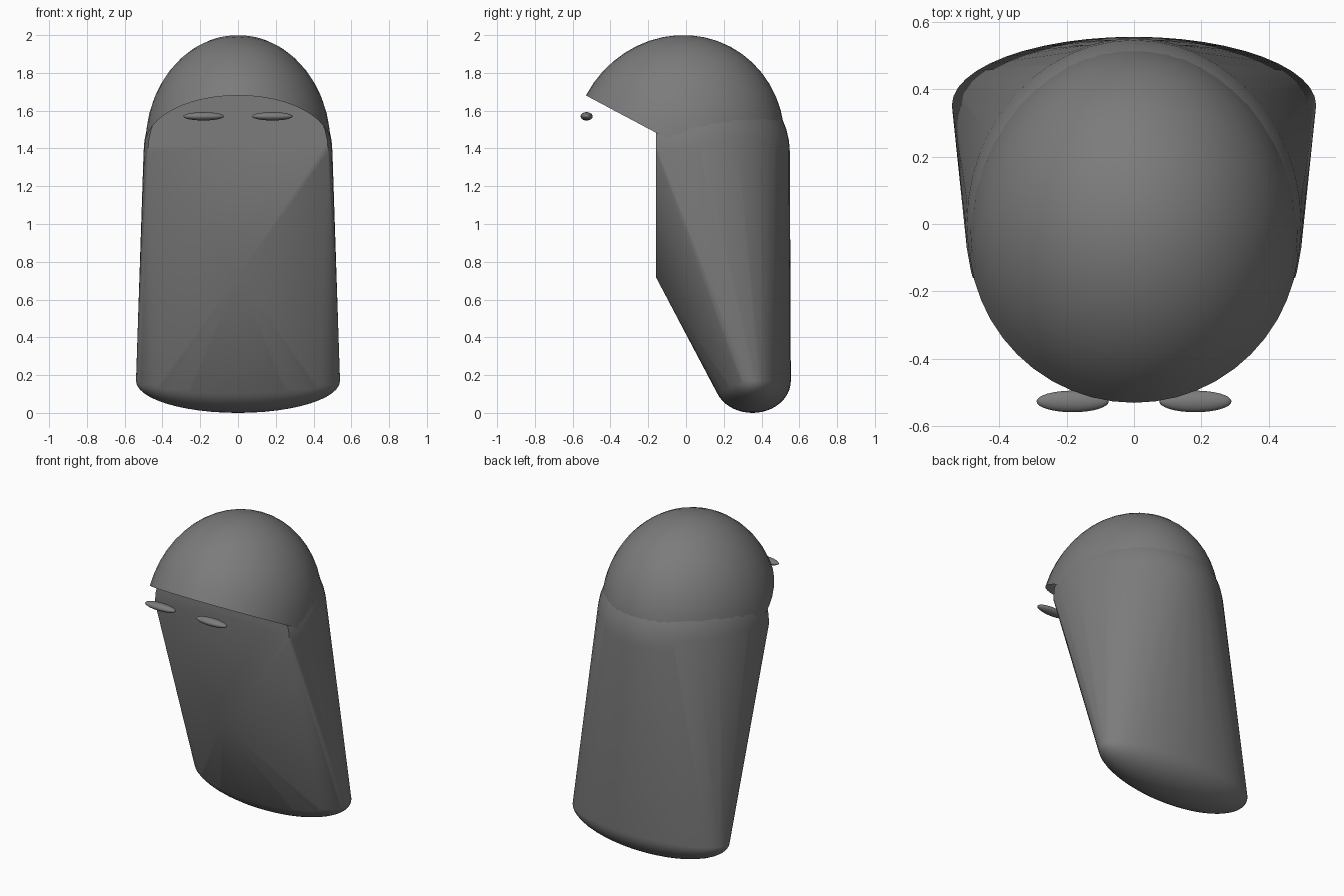
import bpy
import bmesh
import math
from mathutils import Matrix, Vector

cube = bpy.data.objects.get("Cube")
if cube:
    bpy.data.objects.remove(cube, do_unlink=True)

grey = bpy.data.materials.new("mid_grey")
grey.use_nodes = True
grey.diffuse_color = (0.2, 0.2, 0.2, 1)
grey.node_tree.nodes["Principled BSDF"].inputs["Base Color"].default_value = (0.2, 0.2, 0.2, 1)


def ellipsoid(center, radii, tilt=0.0, half=False, segments=48, rings=24):
    """Scaled sphere, optionally only its upper half, tilted about x."""
    bm = bmesh.new()
    bmesh.ops.create_uvsphere(bm, u_segments=segments, v_segments=rings, radius=1)
    if half:
        cut(bm, (0, 0, 0), (0, 0, -1))
    place = (Matrix.Translation(center) @ Matrix.Rotation(tilt, 4, "X")
             @ Matrix.Diagonal((*radii, 1)))
    bm.transform(place)
    return bm


def cut(bm, point, normal):
    """Remove everything on the side the normal points to."""
    bmesh.ops.bisect_plane(bm, geom=bm.verts[:] + bm.edges[:] + bm.faces[:],
                           dist=1e-5, plane_co=point, plane_no=normal, clear_outer=True)


def finish(bm, name, angle):
    bmesh.ops.recalc_face_normals(bm, faces=bm.faces[:])
    mesh = bpy.data.meshes.new(name)
    bm.to_mesh(mesh)
    bm.free()
    mesh.materials.append(grey)
    obj = bpy.data.objects.new(name, mesh)
    bpy.context.collection.objects.link(obj)
    bpy.ops.object.select_all(action="DESELECT")
    obj.select_set(True)
    bpy.context.view_layer.objects.active = obj
    bpy.ops.object.shade_smooth_by_angle(angle=math.radians(angle))
    return obj


# Open hood: half shell lifted at the front
finish(ellipsoid((0, -0.04, 1.42), (0.49, 0.555, 0.587), math.radians(-28), True),
       "head_hood", 40)

# Body: skin stretched over shoulders, flat chest with a low point, and tail
chest_y = -0.16
shoulders = ellipsoid((0, 0, 1.38), (0.5, 0.55, 0.47), half=True)
cut(shoulders, (0, chest_y, 0), (0, -1, 0))
tail = ellipsoid((0, 0.352, 0.17), (0.54, 0.203, 0.17))
points = [v.co.copy() for part in (shoulders, tail) for v in part.verts]
points.append(Vector((0, chest_y, 0.72)))
shoulders.free()
tail.free()

body = bmesh.new()
for p in points:
    body.verts.new(p)
bmesh.ops.convex_hull(body, input=body.verts[:])
bmesh.ops.delete(body, geom=[v for v in body.verts if not v.link_faces], context="VERTS")
finish(body, "body", 35)

# Flat oval eyes floating before the face
for side, x in (("left", 0.182), ("right", -0.182)):
    finish(ellipsoid((x, -0.526, 1.57), (0.107, 0.032, 0.022), segments=32, rings=16),
           side + "_eye", 60)
